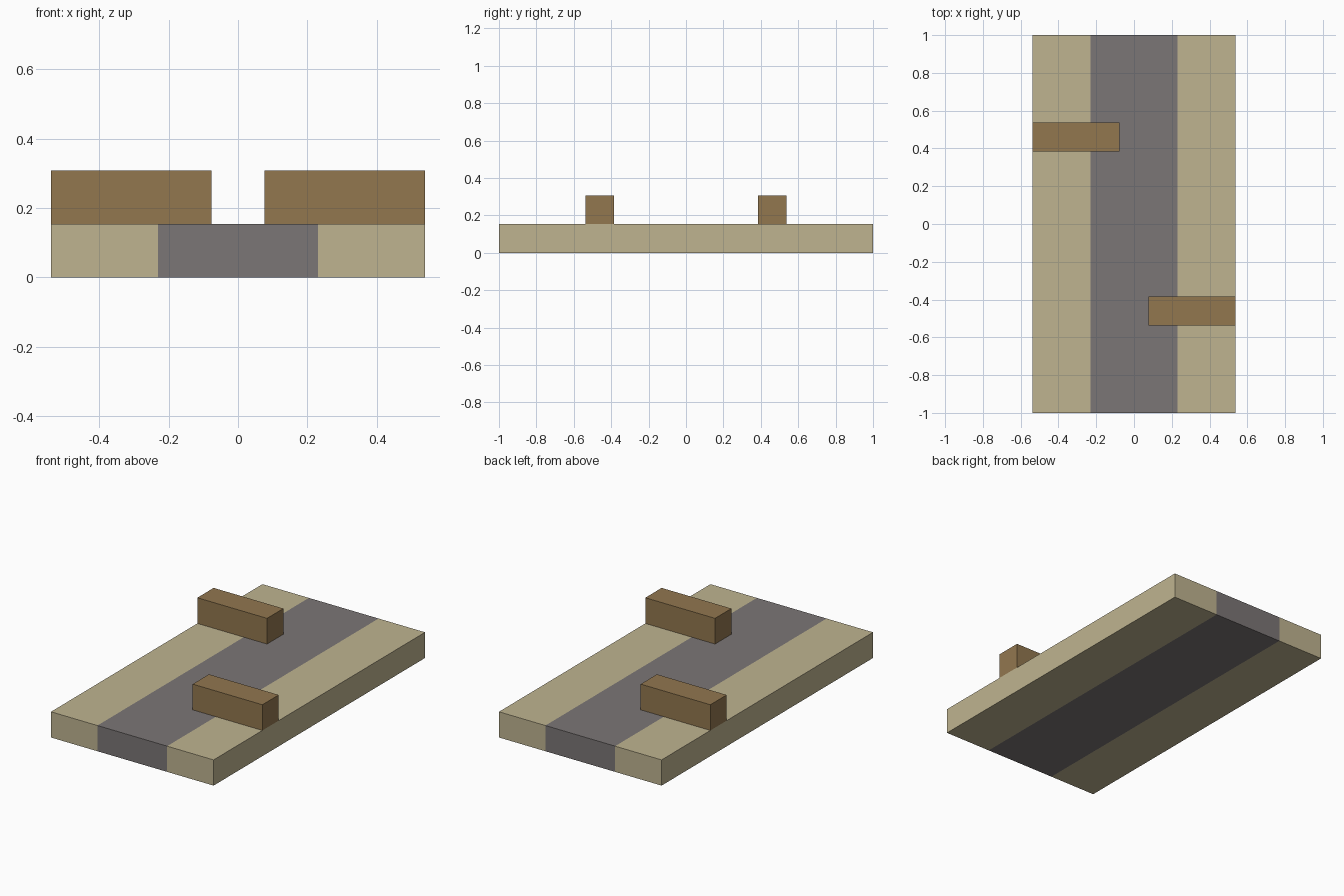
import bpy
import bmesh
from mathutils import Matrix, Vector

U = 2 / 26                                  # one grid unit
LENGTH, WIDTH, THICK = 26 * U, 14 * U, 2 * U
ROAD_HALF = 3 * U

cube = bpy.data.objects.get("Cube")
if cube:
    bpy.data.objects.remove(cube, do_unlink=True)


def material(name, rgb):
    mat = bpy.data.materials.new(name)
    mat.use_nodes = True
    color = (*rgb, 1)
    mat.diffuse_color = color
    mat.node_tree.nodes["Principled BSDF"].inputs["Base Color"].default_value = color
    return mat


def box(name, center, size, mats, cuts=()):
    """Box with optional lengthwise cuts at given x positions."""
    bm = bmesh.new()
    bmesh.ops.create_cube(bm, size=1, matrix=Matrix.Diagonal((*size, 1)))
    for x in cuts:
        bmesh.ops.bisect_plane(bm, geom=bm.verts[:] + bm.edges[:] + bm.faces[:],
                               plane_co=(x, 0, 0), plane_no=(1, 0, 0))
    mesh = bpy.data.meshes.new(name)
    bm.to_mesh(mesh)
    bm.free()
    for mat in mats:
        mesh.materials.append(mat)
    obj = bpy.data.objects.new(name, mesh)
    obj.location = Vector(center)
    bpy.context.collection.objects.link(obj)
    return obj


sand = material("sand", (0.52, 0.455, 0.28))
asphalt = material("grey_road", (0.198, 0.181, 0.18))
wood = material("brown_wood", (0.287, 0.184, 0.078))

# Ground slab with a road strip running along its middle
slab = box("ground_slab", (0, 0, THICK / 2), (WIDTH, LENGTH, THICK),
           [sand, asphalt], cuts=(-ROAD_HALF, ROAD_HALF))
for face in slab.data.polygons:
    face.material_index = int(abs(face.center.x) < ROAD_HALF)

# Two staggered barriers reaching in from opposite edges
for name, side in (("front_left_barrier", 1), ("back_right_barrier", -1)):
    box(name, (side * 4 * U, -side * 6 * U, THICK * 1.5),
        (6 * U, 2 * U, THICK), [wood])
